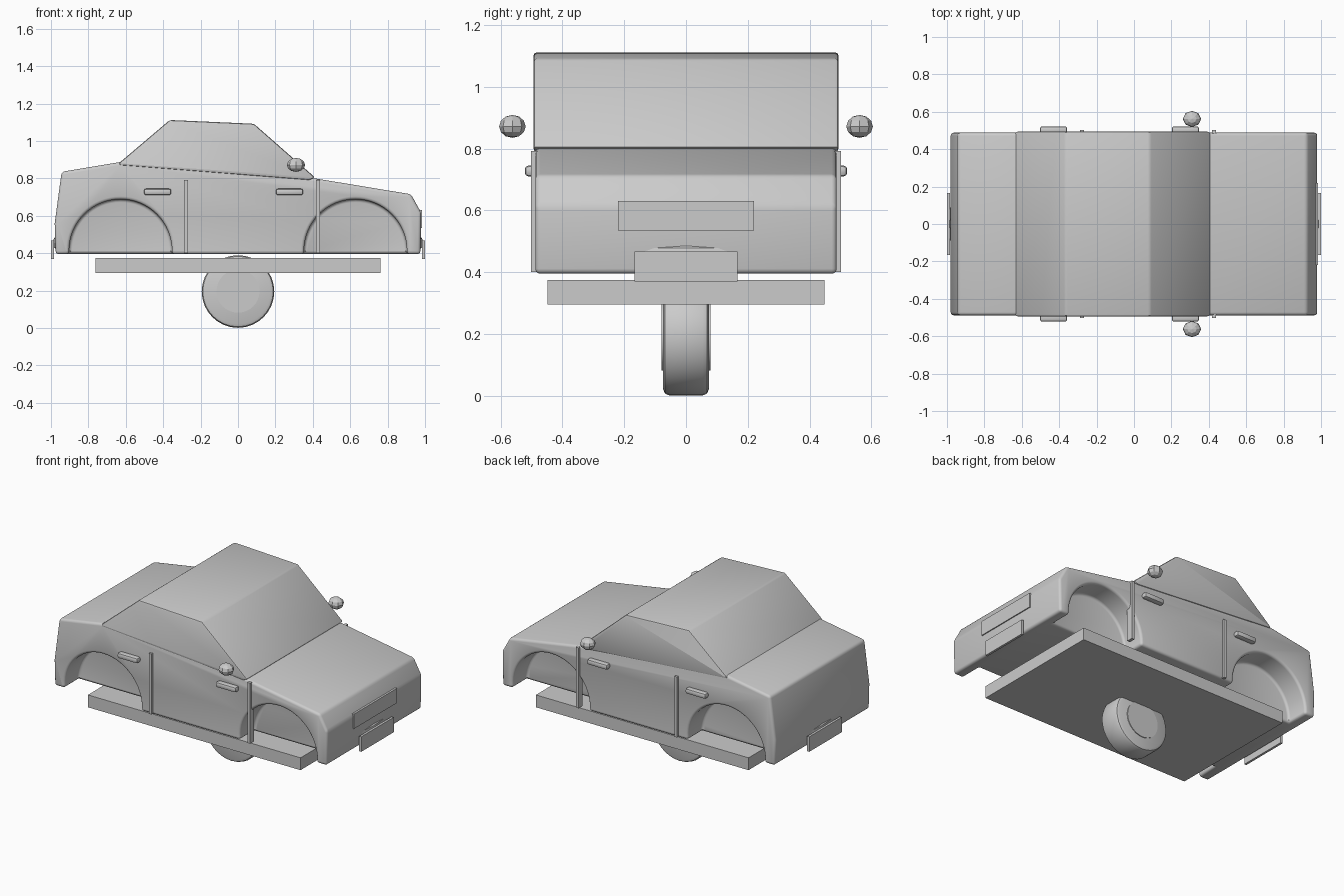
import bpy, bmesh, math

if "Cube" in bpy.data.objects:
    bpy.data.objects.remove(bpy.data.objects["Cube"])


def activate(o):
    bpy.ops.object.select_all(action='DESELECT')
    o.select_set(True)
    bpy.context.view_layer.objects.active = o


def finish(o, bevel=0, segs=3, smooth=True):
    """Round the edges, apply the modifiers and shade."""
    activate(o)
    if bevel:
        m = o.modifiers.new("bevel", 'BEVEL')
        m.width, m.segments, m.limit_method = bevel, segs, 'ANGLE'
        m.angle_limit = math.radians(30)
        if segs == 3:
            o.modifiers["bevel"].angle_limit = math.radians(18)
    bpy.ops.object.convert(target='MESH')
    if smooth:
        bpy.ops.object.shade_smooth_by_angle(angle=math.radians(35))
    return o


def extrude_profile(name, pts, half):
    """Side profile in XZ pulled across the width."""
    bm = bmesh.new()
    f = bm.faces.new([bm.verts.new((x, -half, z)) for x, z in pts])
    r = bmesh.ops.extrude_face_region(bm, geom=[f])
    vs = [v for v in r['geom'] if isinstance(v, bmesh.types.BMVert)]
    bmesh.ops.translate(bm, verts=vs, vec=(0, 2 * half, 0))
    bmesh.ops.recalc_face_normals(bm, faces=bm.faces)
    me = bpy.data.meshes.new(name)
    bm.to_mesh(me)
    bm.free()
    o = bpy.data.objects.new(name, me)
    bpy.context.collection.objects.link(o)
    return o


def box(name, x0, x1, y0, y1, z0, z1):
    bpy.ops.mesh.primitive_cube_add(size=1, location=((x0 + x1) / 2, (y0 + y1) / 2, (z0 + z1) / 2))
    o = bpy.context.object
    o.name = name
    o.scale = (abs(x1 - x0), abs(y1 - y0), z1 - z0)
    bpy.ops.object.transform_apply(location=False, rotation=False)
    return o


def cyl(name, r, depth, loc, n):
    bpy.ops.mesh.primitive_cylinder_add(vertices=n, radius=r, depth=depth, location=loc,
                                        rotation=(math.pi / 2, 0, 0))
    o = bpy.context.object
    o.name = name
    return o


# lower body with four wheel arches
body = extrude_profile("body", [(-.975, .395), (-.98, .56), (-.943, .835), (-.63, .887), (.41, .80),
                                (.925, .715), (.98, .615), (.975, .395)], .488)
cutters = []
for x in (-.628, .628):
    for s in (-1, 1):
        c = cyl("arch_cutter", .275, .3, (x, s * .488, .413), 64)
        c.hide_render = True
        m = body.modifiers.new("arch", 'BOOLEAN')
        m.operation, m.object, m.solver = 'DIFFERENCE', c, 'EXACT'
        cutters.append(c)
finish(body, .018)
for c in cutters:
    bpy.data.objects.remove(c)

# cabin
cabin = extrude_profile("cabin", [(-.64, .87), (-.63, .887), (-.365, 1.112), (.085, 1.092), (.412, .805),
                                  (.38, .79)], .494)
finish(cabin, .016, 2)

# chassis slab
box("chassis", -.762, .762, -.448, .448, .295, .375)

# wheel and hub
finish(cyl("wheel", .194, .148, (0, 0, .195), 32), .02, 2)
finish(cyl("wheel_hub", .115, .158, (0, 0, .197), 32))

# side trim, handles and mirrors
for s in (-1, 1):
    for x in (-.278, .428):
        box("door_strip", x - .01, x + .01, s * .46, s * .502, .40, .792)
    for x in (-.43, .275):
        finish(box("door_handle", x - .073, x + .073, s * .48, s * .522, .71, .745), .012, 2)
    bpy.ops.mesh.primitive_uv_sphere_add(segments=8, ring_count=6, location=(.31, s * .562, .872))
    mirror = bpy.context.object
    mirror.name = "side_mirror"
    mirror.scale = (.049, .043, .037)

# end plates, their lamp wedges, and the grille
for s in (-1, 1):
    box("end_plate", s * .985, s * 1.0, -.166, .166, .37, .467)
    bpy.ops.mesh.primitive_uv_sphere_add(segments=4, ring_count=4, location=(s * .974, 0, .455))
    lamp = bpy.context.object
    lamp.name = "plate_lamp"
    lamp.scale = (.015, .2, .033)
box("grille", .96, .985, -.22, .22, .535, .63)
